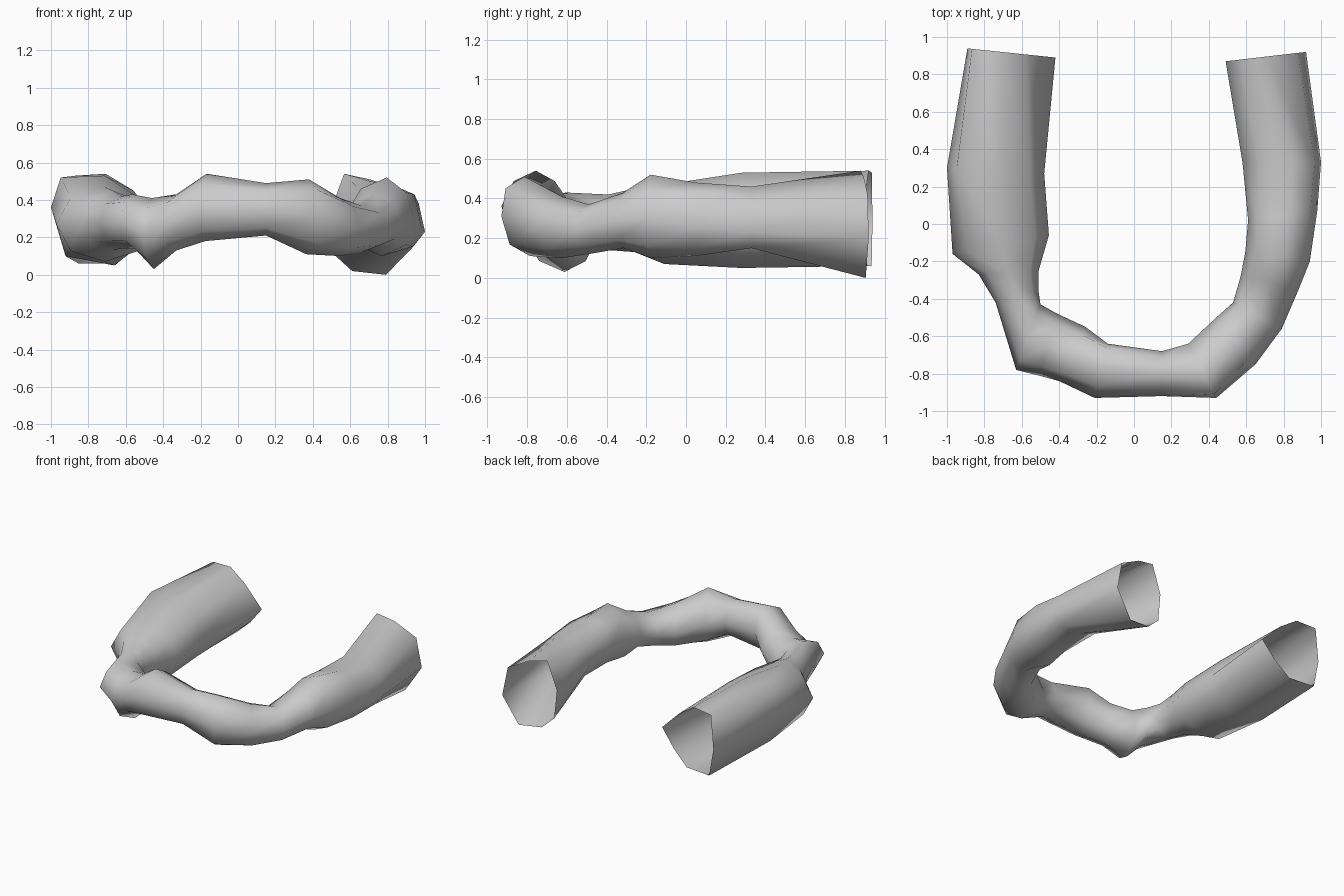
import bpy, bmesh
from mathutils import Vector

# Tube stations along the U:
# outer x, y | inner x, y | z bottom, z top | top / bottom position from outer (0) to inner (1)
stations = [
    (-0.90, 0.94, -0.42, 0.89, 0.05, 0.54, 0.45, 0.50),
    (-1.00, 0.30, -0.48, 0.27, 0.05, 0.53, 0.45, 0.60),
    (-0.97, -0.16, -0.455, -0.06, 0.07, 0.47, 0.5, 0.5),
    (-0.83, -0.27, -0.51, -0.25, 0.13, 0.45, 0.5, 0.5),
    (-0.74, -0.42, -0.51, -0.36, 0.14, 0.42, 0.5, 0.5),
    (-0.63, -0.78, -0.50, -0.43, 0.14, 0.43, 0.5, 0.6),
    (-0.51, -0.81, -0.41, -0.48, 0.03, 0.41, 0.5, 0.6),
    (-0.40, -0.84, -0.26, -0.55, 0.13, 0.43, 0.5, 0.5),
    (-0.21, -0.93, -0.14, -0.64, 0.18, 0.54, 0.6, 0.5),
    (0.15, -0.92, 0.15, -0.68, 0.21, 0.49, 0.5, 0.5),
    (0.44, -0.93, 0.29, -0.64, 0.11, 0.51, 0.4, 0.5),
    (0.65, -0.75, 0.44, -0.50, 0.10, 0.41, 0.5, 0.5),
    (0.79, -0.56, 0.53, -0.42, 0.12, 0.37, 0.5, 0.5),
    (0.88, -0.35, 0.57, -0.28, 0.15, 0.43, 0.5, 0.5),
    (0.94, -0.20, 0.595, -0.15, 0.10, 0.52, 0.5, 0.5),
    (0.98, 0.07, 0.61, 0.02, 0.11, 0.48, 0.5, 0.5),
    (1.00, 0.33, 0.58, 0.33, 0.15, 0.46, 0.5, 0.5),
    (0.92, 0.92, 0.49, 0.87, 0.00, 0.54, 0.40, 0.60),
]

# Irregular sections of the two arms: (position outer to inner, z), from outer over the top
left_profiles = {
    0: [(0.02, .27), (.07, .53), (.40, .54), (.68, .45), (1, .30), (.78, .17), (.53, .06), (.10, .06)],
    1: [(0, .36), (.10, .52), (.55, .53), (.85, .45), (1, .30), (.90, .15), (.65, .05), (.15, .10)],
}
right_profiles = {
    14: [(0, .30), (.12, .44), (.42, .52), (.82, .46), (1, .30), (.88, .16), (.50, .10), (.12, .16)],
    15: [(0, .26), (.10, .43), (.42, .48), (.85, .45), (1, .31), (.88, .18), (.50, .11), (.12, .15)],
    16: [(0, .23), (.08, .38), (.35, .46), (.80, .44), (1, .31), (.88, .20), (.55, .15), (.15, .15)],
    17: [(0, .20), (.10, .42), (.50, .51), (.82, .54), (1, .33), (.95, .11), (.72, .02), (.30, .00)],
}
profiles = left_profiles | right_profiles


def ring(index, ox, oy, ix, iy, zb, zt, top_u, bot_u):
    """Eight-sided cross-section through outer, top, inner and bottom points."""
    zm = (zb + zt) / 2
    outer, inner = Vector((ox, oy, zm)), Vector((ix, iy, zm))

    def at(u, z):
        p = outer.lerp(inner, u)
        p.z = z
        return p

    if index in profiles:
        return [at(u, z) for u, z in profiles[index]]
    centre = (outer + inner) / 2
    corners = [outer, at(top_u, zt), inner, at(bot_u, zb)]
    pts = []
    for k, a in enumerate(corners):
        b = corners[(k + 1) % 4]
        pts += [a, centre + ((a + b) / 2 - centre) * 1.42]
    return pts


# Open-ended bent tube
bm = bmesh.new()
rings = [[bm.verts.new(p) for p in ring(i, *s)] for i, s in enumerate(stations)]
for a, b in zip(rings, rings[1:]):
    for k in range(8):
        j = (k + 1) % 8
        bm.faces.new((a[k], a[j], b[j], b[k]))
bmesh.ops.recalc_face_normals(bm, faces=bm.faces)

# Make sure the open shell faces outwards
f = max(bm.faces, key=lambda q: q.calc_center_median().z)
if f.normal.z < 0:
    bmesh.ops.reverse_faces(bm, faces=bm.faces)
for f in bm.faces:
    f.smooth = True

mesh = bpy.data.meshes.new("u_shaped_tube")
bm.to_mesh(mesh)
bm.free()
tube = bpy.data.objects.new("u_shaped_tube", mesh)
bpy.context.collection.objects.link(tube)
